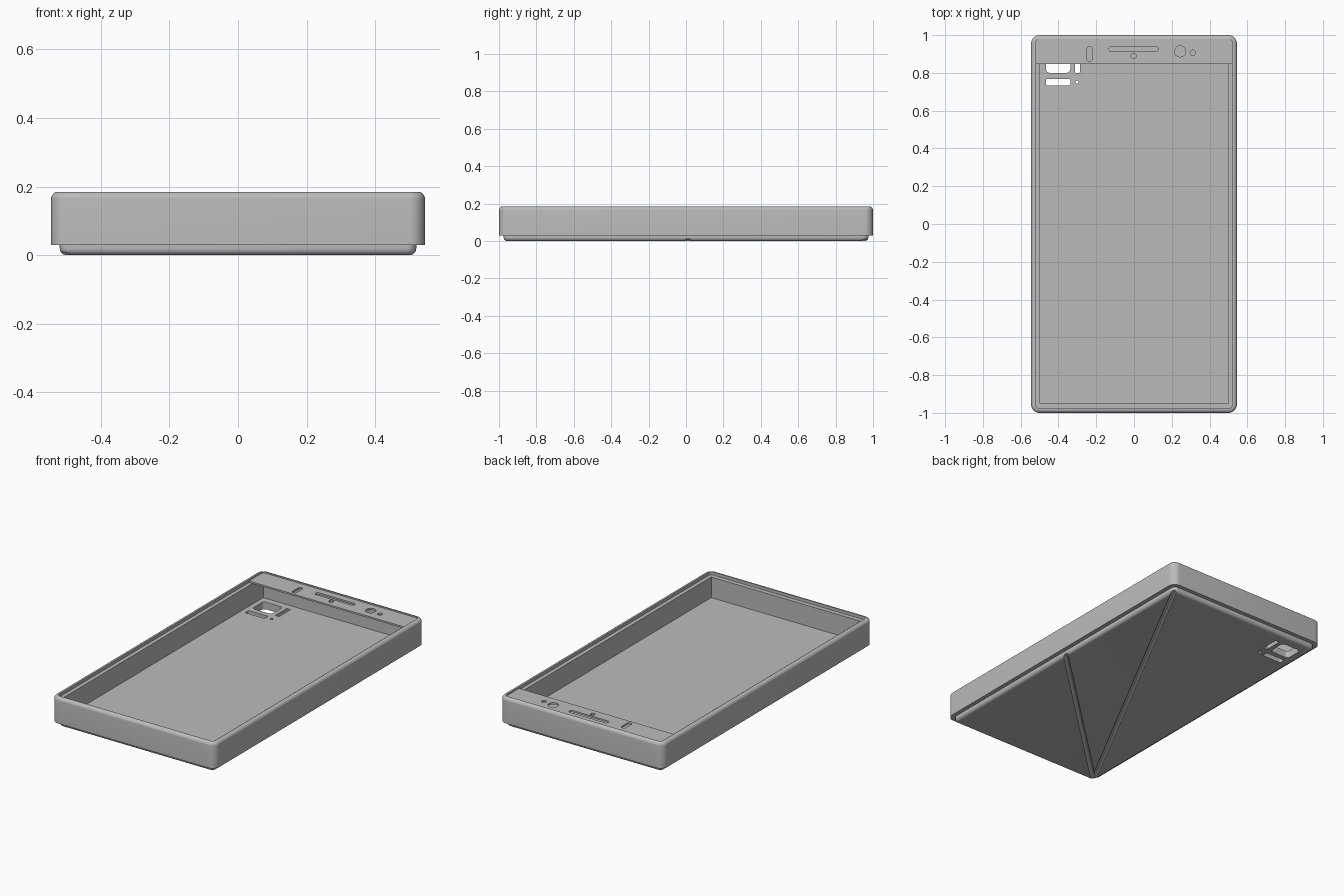
import bpy, bmesh, math
from mathutils import Vector

if "Cube" in bpy.data.objects:
    bpy.data.objects.remove(bpy.data.objects["Cube"])

grey = bpy.data.materials.new("plain grey")
grey.use_nodes = True
grey.diffuse_color = (0.5, 0.5, 0.5, 1)
grey.node_tree.nodes["Principled BSDF"].inputs["Base Color"].default_value = (0.5, 0.5, 0.5, 1)


def add_object(name, bm):
    mesh = bpy.data.meshes.new(name)
    bm.to_mesh(mesh)
    bm.free()
    mesh.materials.append(grey)
    obj = bpy.data.objects.new(name, mesh)
    bpy.context.collection.objects.link(obj)
    return obj


def slab(name, x, y, z, corner=0, fillet=0, fillet_top=True):
    """Box over the x, y, z ranges with rounded corners and one filleted rim."""
    bm = bmesh.new()
    bmesh.ops.create_cube(bm, size=1)
    for v in bm.verts:
        v.co = Vector([r[0] if c < 0 else r[1] for c, r in zip(v.co, (x, y, z))])
    if corner:
        upright = [e for e in bm.edges if abs(e.verts[0].co.z - e.verts[1].co.z) > 1e-4]
        bmesh.ops.bevel(bm, geom=upright, offset=corner, segments=8, profile=0.5, affect='EDGES')
    if fillet:
        level = z[1] if fillet_top else z[0]
        rim = [e for e in bm.edges if all(abs(v.co.z - level) < 1e-5 for v in e.verts)]
        bmesh.ops.bevel(bm, geom=rim, offset=fillet, segments=6, profile=0.5, affect='EDGES')
    bmesh.ops.recalc_face_normals(bm, faces=bm.faces)
    return add_object(name, bm)


def rod(name, a, b, radius):
    """Cylinder between two points."""
    a, b = Vector(a), Vector(b)
    bm = bmesh.new()
    bmesh.ops.create_cone(bm, cap_ends=True, segments=24, radius1=radius, radius2=radius,
                          depth=(b - a).length)
    bm.transform((b - a).to_track_quat('Z', 'Y').to_matrix().to_4x4())
    bmesh.ops.translate(bm, verts=bm.verts, vec=(a + b) / 2)
    return add_object(name, bm)


def combine(target, tool, operation='DIFFERENCE'):
    """Apply a boolean and discard the helper."""
    mod = target.modifiers.new("boolean", 'BOOLEAN')
    mod.operation, mod.solver, mod.object = operation, 'EXACT', tool
    bpy.context.view_layer.objects.active = target
    bpy.ops.object.modifier_apply(modifier=mod.name)
    bpy.data.objects.remove(tool)


def pierce(target, cx, cy, w, h, corner, z):
    """Cut a rounded opening straight through."""
    combine(target, slab("cutter", (cx - w / 2, cx + w / 2), (cy - h / 2, cy + h / 2), z, corner))


# Tray: outer wall joined to the smaller back plate
tray = slab("case_tray", (-0.545, 0.545), (-1, 1), (0.03, 0.185), 0.045, 0.02)
back = slab("back_plate", (-0.52, 0.52), (-0.975, 0.975), (0, 0.04), 0.03, 0.02, False)
combine(tray, back, 'UNION')

# Deep cavity and the shallow ledge around its mouth
combine(tray, slab("cavity", (-0.497, 0.497), (-0.95, 0.95), (0.043, 0.3)))
combine(tray, slab("ledge", (-0.52, 0.52), (-0.977, 0.98), (0.167, 0.3), 0.02))

# Openings in the floor: square window, two slots and a pinhole
through = (-0.1, 0.1)
pierce(tray, -0.402, 0.855, 0.13, 0.11, 0.022, through)
pierce(tray, -0.299, 0.855, 0.026, 0.11, 0.004, through)
pierce(tray, -0.402, 0.751, 0.13, 0.034, 0.006, through)
pierce(tray, -0.302, 0.751, 0.016, 0.016, 0.0078, through)

# Two grooves fanning out from one corner of the back
start = (-0.508, -0.963, -0.002)
for end in ((0.515, 0.97, -0.002), (0.56, 0.055, -0.002)):
    combine(tray, rod("groove", start, end, 0.014))

# Cover strip resting on the ledge, with its openings
strip = slab("cover_strip", (-0.52, 0.52), (0.846, 0.98), (0.167, 0.177))
hole = (0.1, 0.3)
pierce(strip, -0.235, 0.901, 0.027, 0.078, 0.013, hole)
pierce(strip, -0.002, 0.926, 0.26, 0.028, 0.0135, hole)
for cx, cy, d in ((-0.002, 0.889, 0.028), (0.244, 0.914, 0.058), (0.311, 0.907, 0.027)):
    pierce(strip, cx, cy, d, d, d * 0.49, hole)

# Smooth the fillets while keeping corners crisp
bpy.ops.object.select_all(action='DESELECT')
for obj in (tray, strip):
    obj.select_set(True)
    bpy.context.view_layer.objects.active = obj
bpy.ops.object.shade_smooth_by_angle(angle=math.radians(30))
